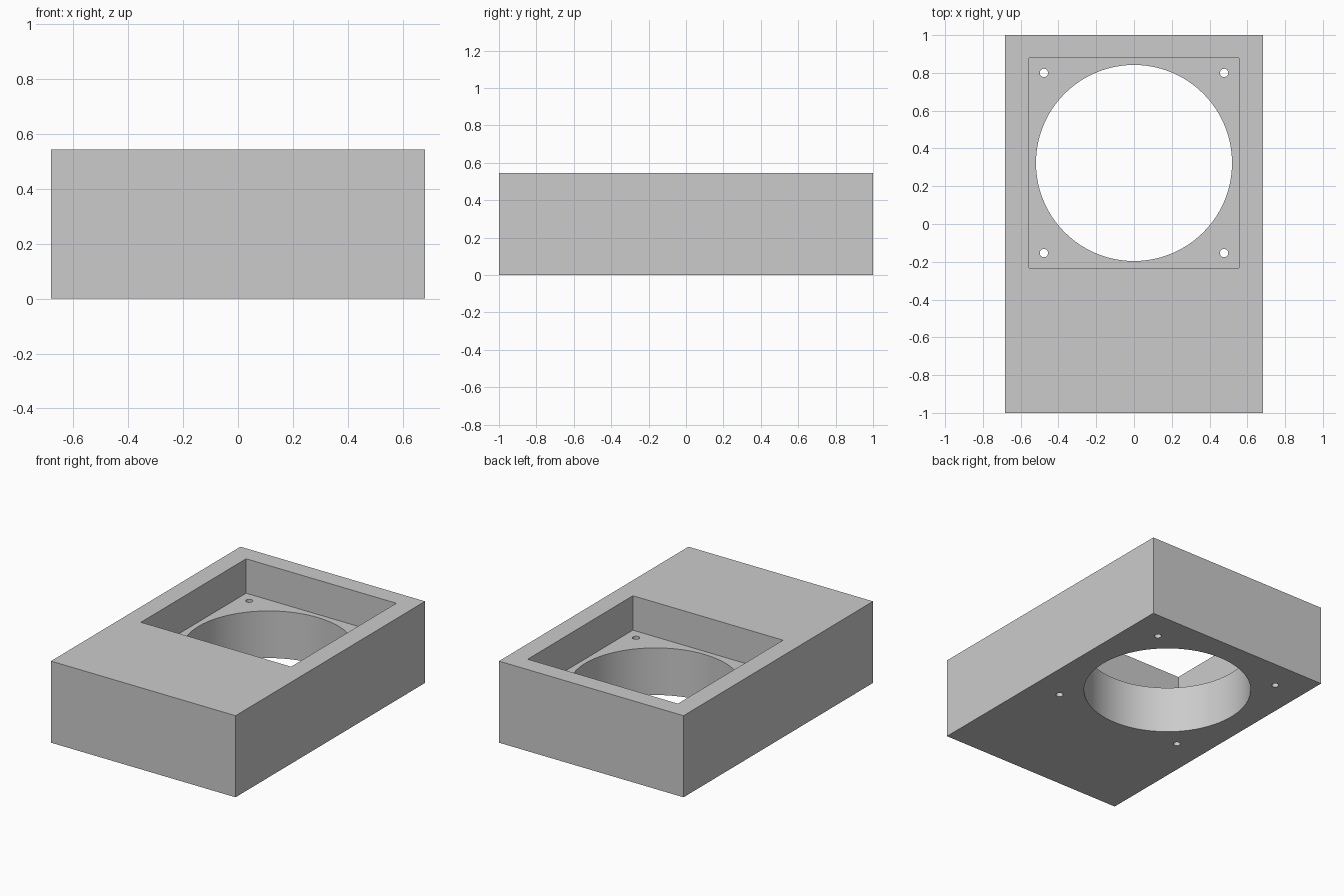
import bpy
import math

cube = bpy.data.objects.get("Cube")
if cube:
    bpy.data.objects.remove(cube, do_unlink=True)

WIDTH, LENGTH, HEIGHT = 1.364, 2.0, 0.545
CENTRE_Y = 0.323        # centre of the pocket and bore
POCKET = 1.11           # side of the square pocket
FLOOR_Z = 0.315         # pocket floor height
SCREW = 0.477           # screw hole offset from the centre

grey = bpy.data.materials.new("plain grey")
grey.use_nodes = True
colour = (0.6, 0.6, 0.6, 1.0)
grey.diffuse_color = colour
grey.node_tree.nodes["Principled BSDF"].inputs["Base Color"].default_value = colour


def box(name, size, centre):
    bpy.ops.mesh.primitive_cube_add(size=1, location=centre)
    obj = bpy.context.object
    obj.name = name
    obj.scale = size
    bpy.ops.object.transform_apply(location=True, rotation=False, scale=True)
    return obj


def bore(name, radius, x, y, sides):
    bpy.ops.mesh.primitive_cylinder_add(
        vertices=sides, radius=radius, depth=2, location=(x, y, 0))
    obj = bpy.context.object
    obj.name = name
    return obj


def cut(target, cutter):
    mod = target.modifiers.new(cutter.name, 'BOOLEAN')
    mod.operation = 'DIFFERENCE'
    mod.solver = 'EXACT'
    mod.object = cutter
    bpy.context.view_layer.objects.active = target
    bpy.ops.object.modifier_apply(modifier=mod.name)
    bpy.data.objects.remove(cutter, do_unlink=True)


# Solid block
housing = box("housing_block", (WIDTH, LENGTH, HEIGHT), (0, 0, HEIGHT / 2))
housing.data.materials.append(grey)

# Square pocket, open at the top
cut(housing, box("pocket_cutter", (POCKET, POCKET, 1),
                 (0, CENTRE_Y, FLOOR_Z + 0.5)))

# Large round opening through the pocket floor
cut(housing, bore("opening_cutter", 0.519, 0, CENTRE_Y, 96))

# Four screw holes
for sx in (-1, 1):
    for sy in (-1, 1):
        cut(housing, bore("screw_hole_cutter", 0.022,
                          sx * SCREW, CENTRE_Y + sy * SCREW, 32))

# Smooth bores with sharp edges
bpy.ops.object.select_all(action='DESELECT')
housing.select_set(True)
bpy.context.view_layer.objects.active = housing
bpy.ops.object.shade_smooth_by_angle(angle=math.radians(30))
